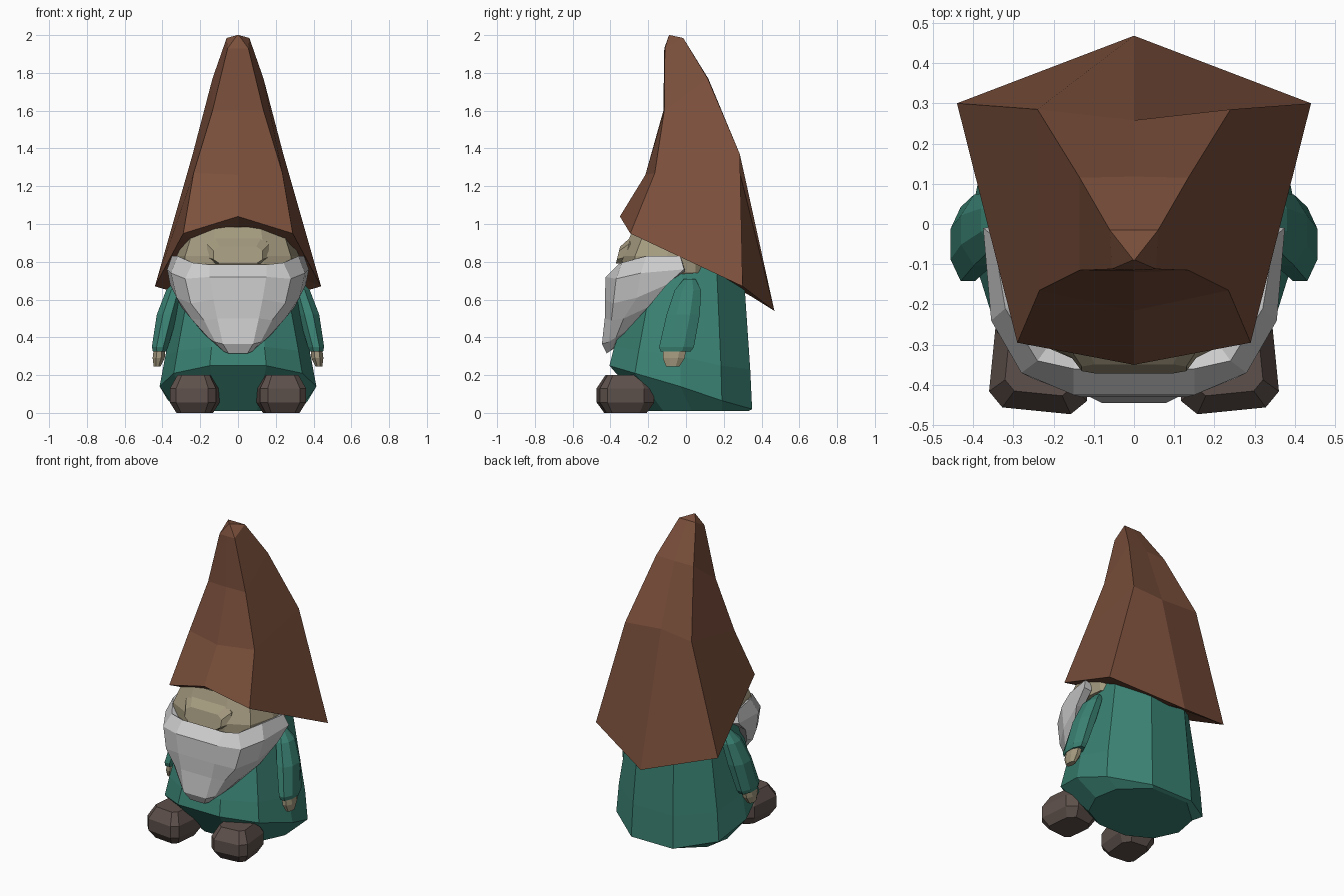
import bpy, bmesh
from math import sin, cos, pi
from mathutils import Matrix

if "Cube" in bpy.data.objects:
    bpy.data.objects.remove(bpy.data.objects["Cube"])


def material(name, rgb):
    m = bpy.data.materials.new(name)
    m.diffuse_color = (*rgb, 1)
    m.use_nodes = True
    m.node_tree.nodes["Principled BSDF"].inputs["Base Color"].default_value = m.diffuse_color
    return m


BROWN = material("hat_brown", (0.2, 0.08, 0.045))
GREEN = material("coat_green", (0.042, 0.22, 0.17))
SKIN = material("skin", (0.37, 0.32, 0.21))
BOOT = material("boot_brown", (0.11, 0.08, 0.07))


def make(name, verts, faces, mat=None, fix=True):
    me = bpy.data.meshes.new(name)
    me.from_pydata(verts, [], faces)
    if fix:
        bm = bmesh.new()
        bm.from_mesh(me)
        bmesh.ops.recalc_face_normals(bm, faces=bm.faces)
        bm.to_mesh(me)
        bm.free()
    ob = bpy.data.objects.new(name, me)
    bpy.context.collection.objects.link(ob)
    if mat:
        me.materials.append(mat)
    return ob


def loft(name, rings, mat):
    """Skin equal-sized closed rings and cap both ends."""
    n = len(rings[0])
    verts = [p for r in rings for p in r]
    faces = [(k*n + i, k*n + (i+1) % n, (k+1)*n + (i+1) % n, (k+1)*n + i)
             for k in range(len(rings)-1) for i in range(n)]
    faces += [tuple(range(n)), tuple(range(len(verts)-n, len(verts)))]
    return make(name, verts, faces, mat)


def sym(half):
    """Close a right-hand half outline by mirroring it across x = 0."""
    return half + [(-x, y, z) for x, y, z in reversed(half) if x > 1e-5]


def oval(cx, cy, cz, rx, ry, n=8):
    k = 1 / cos(pi/n)
    return [(cx + rx*k*cos(2*pi*(i+.5)/n), cy + ry*k*sin(2*pi*(i+.5)/n), cz)
            for i in range(n)]


# Pointed hat with a hollow underside, from inner brim up to the tip
hat = [
    [(0, -.26, .985), (.23, -.22, .92), (.34, .24, .71), (0, .34, .62)],
    [(0, -.35, 1.04), (.29, -.295, .95), (.44, .30, .67), (0, .468, .54)],
    [(0, -.215, 1.26), (.235, -.165, 1.27), (.24, .285, 1.37), (0, .258, 1.38)],
    [(0, -.12, 1.6), (.135, -.115, 1.6), (.135, .115, 1.77), (0, .118, 1.77)],
    [(0, -.115, 1.93), (.055, -.112, 1.93), (.06, -.015, 1.985), (0, -.015, 1.985)],
    [(0, -.09, 2.0), (.004, -.09, 2.0), (.004, -.086, 2.0), (0, -.086, 2.0)],
]
loft("hat", [sym(r) for r in hat], BROWN)

# Coat body with a hem that rises to the front
body = [
    [(.1, -.2, .01), (.25, -.12, .01), (.32, .03, .01), (.29, .19, .01), (.13, .33, .01)],
    [(.15, -.405, .25), (.34, -.27, .21), (.415, -.03, .14), (.37, .19, .065), (.15, .35, .02)],
    [(.14, -.38, .35), (.32, -.25, .33), (.385, -.03, .3), (.355, .185, .25), (.145, .34, .23)],
    [(.12, -.2, .82), (.23, -.16, .82), (.275, -.02, .82), (.27, .16, .82), (.12, .3, .82)],
]
loft("coat", [sym(r) for r in body], GREEN)

# Head between beard and hat
head = [
    [(.13, -.33, .72), (.28, -.28, .72), (.32, -.1, .74), (.3, .05, .74), (.18, .2, .74)],
    [(.14, -.34, .83), (.28, -.27, .83), (.325, -.1, .83), (.31, .05, .81), (.2, .2, .81)],
    [(.12, -.275, .985), (.24, -.22, .96), (.27, -.08, .95), (.25, .05, .93), (.15, .2, .9)],
]
loft("head", [sym(r) for r in head], SKIN)

# Wide blunt nose, lofted along y
nose = []
for y, a, b, c in [(-.25, .165, .07, .865), (-.31, .165, .07, .86), (-.36, .13, .045, .835)]:
    nose.append([(x*a, y + .25*z*b, c + z*b) for x, z in
                 [(1, -.5), (1, .5), (.75, 1), (-.75, 1), (-1, .5), (-1, -.5), (-.75, -1), (.75, -1)]])
loft("nose", nose, SKIN)

# Beard: right half of a curved grid, mirrored and thickened inward
beard = [
    [(.15, -.36, .785), (.24, -.34, .795), (.32, -.21, .83), (.35, -.03, .83)],
    [(.15, -.425, .72), (.28, -.37, .71), (.355, -.24, .74), (.375, -.01, .76)],
    [(.13, -.43, .60), (.25, -.385, .58), (.325, -.26, .61), (.36, -.1, .68)],
    [(.11, -.43, .50), (.18, -.395, .49), (.25, -.33, .50), (.30, -.2, .56)],
    [(.08, -.445, .365), (.12, -.41, .375), (.16, -.37, .40), (.19, -.32, .43)],
    [(.05, -.42, .315), (.075, -.405, .325), (.09, -.39, .34), (.1, -.37, .355)],
]
rows = [[(-x, y, z) for x, y, z in reversed(r)] + r for r in beard]
w = len(rows[0])
faces = [(r*w + c, (r+1)*w + c, (r+1)*w + c+1, r*w + c+1)
         for r in range(len(rows)-1) for c in range(w-1)]
ob = make("beard", [p for r in rows for p in r], faces, fix=False)
thick = ob.modifiers.new("thickness", "SOLIDIFY")
thick.thickness = .05
thick.offset = -1

# Arms, hands and boots on both sides
for s, side in ((1, "right"), (-1, "left")):
    def place(name, rings, mat):
        return loft(f"{side}_{name}", [[(s*x, y, z) for x, y, z in r] for r in rings], mat)

    place("sleeve", [oval(.30, .02, .71, .025, .03), oval(.335, .01, .65, .045, .07),
                     oval(.375, -.015, .52, .055, .088), oval(.413, -.05, .35, .043, .092),
                     oval(.415, -.055, .325, .036, .08)], GREEN)
    place("hand", [oval(.415, -.06, .345, .03, .062), oval(.42, -.065, .29, .032, .058),
                   oval(.428, -.07, .245, .018, .035)], SKIN)

    plan = [(-.7, -1), (.7, -1), (1, -.75), (1, .6), (.6, 1), (-.6, 1), (-1, .6), (-1, -.75)]
    boot = [[(x*.122*k, y*.145*k, z) for x, y in plan]
            for z, k in [(0, .74), (.055, 1), (.13, 1), (.2, .7)]]
    ob = place("boot", boot, BOOT)
    ob.data.transform(Matrix.Translation((s*.228, -.32, 0)) @ Matrix.Rotation(s*.1, 4, "Z"))
